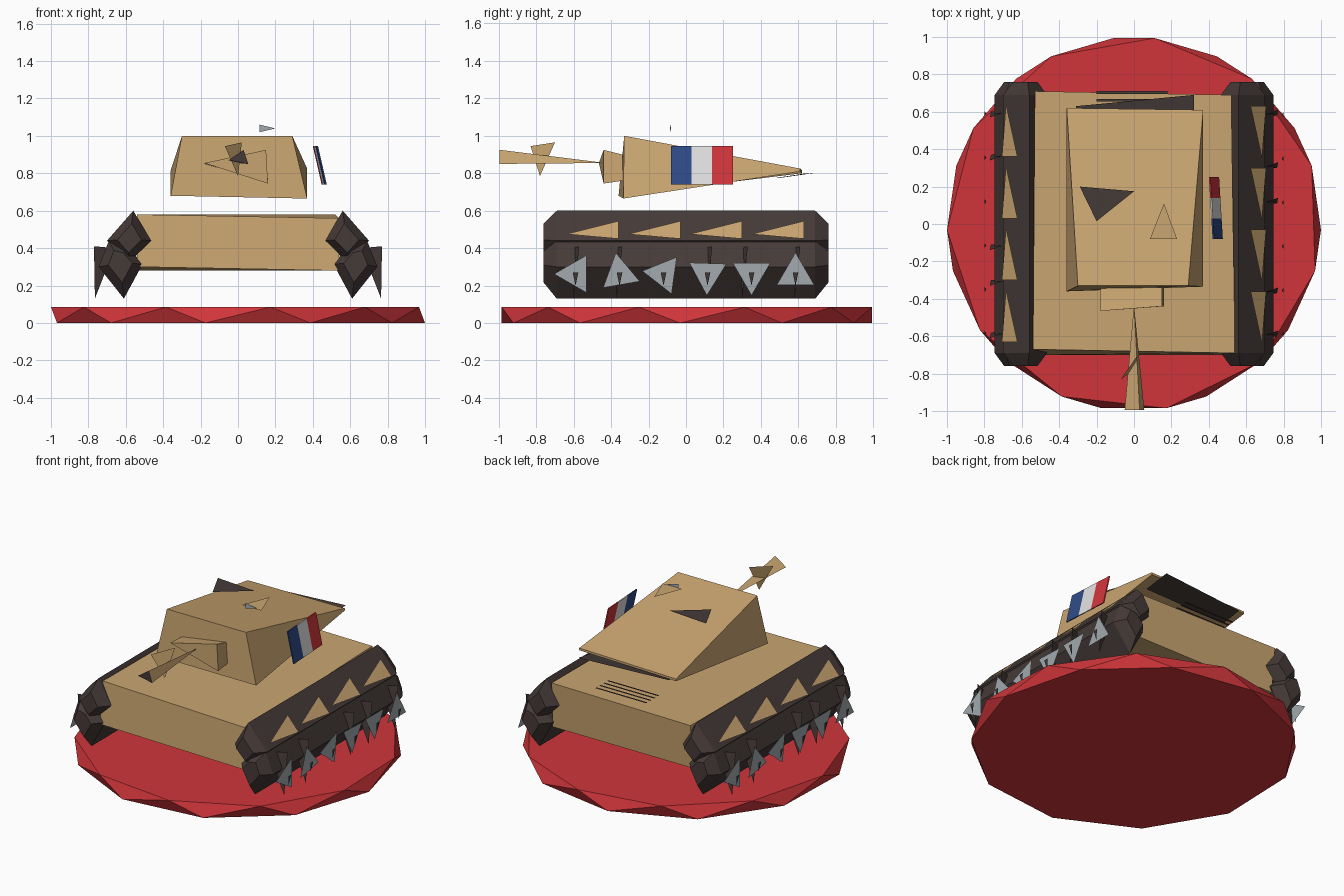
import bpy, bmesh
from math import sin, cos, radians, pi

cube = bpy.data.objects.get("Cube")
if cube:
    bpy.data.objects.remove(cube, do_unlink=True)


def material(name, r, g, b):
    m = bpy.data.materials.new(name)
    m.use_nodes = True
    m.diffuse_color = (r, g, b, 1)
    m.node_tree.nodes["Principled BSDF"].inputs["Base Color"].default_value = (r, g, b, 1)
    return m


RED = material("red", 0.63, 0.036, 0.043)
TAN = material("tan", 0.59, 0.38, 0.165)
DARK = material("dark_brown", 0.06, 0.043, 0.039)
GREY = material("steel_grey", 0.36, 0.4, 0.43)
BLUE = material("blue", 0.028, 0.07, 0.24)
WHITE = material("white", 0.75, 0.75, 0.75)


def add_mesh(name, verts, faces, mat):
    """Make an object from points and faces, with outward normals."""
    mesh = bpy.data.meshes.new(name)
    mesh.from_pydata(verts, [], faces)
    bm = bmesh.new()
    bm.from_mesh(mesh)
    bmesh.ops.recalc_face_normals(bm, faces=bm.faces)
    bm.to_mesh(mesh)
    bm.free()
    mesh.materials.append(mat)
    obj = bpy.data.objects.new(name, mesh)
    bpy.context.collection.objects.link(obj)
    return obj


def plate(name, points, mat):
    return add_mesh(name, points, [list(range(len(points)))], mat)


def loft(name, rings, mat):
    """Skin equal rings of points and close both ends."""
    n = len(rings[0])
    verts = [p for ring in rings for p in ring]
    faces = [list(range(n)), list(range(len(verts) - n, len(verts)))]
    for k in range(len(rings) - 1):
        for i in range(n):
            j = (i + 1) % n
            faces.append([k * n + i, k * n + j, k * n + n + j, k * n + n + i])
    return add_mesh(name, verts, faces, mat)


# Round base: two offset rings joined by triangles
N = 11
step = 2 * pi / N
ring = []
for z, start in ((0, radians(-10)), (0.085, radians(10))):
    ring += [(sin(start + i * step), -cos(start + i * step), z) for i in range(N)]
sides = []
for i in range(N):
    j = (i + 1) % N
    sides += [[i, j, N + i], [j, N + j, N + i]]
add_mesh("base", ring, [list(range(N)), list(range(N, 2 * N))] + sides, RED)

# Hull
loft("hull", [
    [(-0.54, -0.7, 0.3), (0.54, -0.7, 0.28), (0.54, -0.69, 0.56), (-0.54, -0.67, 0.58)],
    [(-0.53, 0.68, 0.28), (0.52, 0.68, 0.28), (0.52, 0.69, 0.58), (-0.53, 0.71, 0.58)],
], TAN)

# Engine slats behind the turret
for i in range(4):
    y = 0.57 + 0.042 * i
    plate(f"engine_slat_{i}", [(-0.2, y, 0.643), (0.18, y, 0.643),
                               (0.18, y + 0.014, 0.643), (-0.2, y + 0.014, 0.643)], DARK)

# Turret wedge
loft("turret", [
    [(-0.36, -0.36, 0.68), (0.37, -0.335, 0.665), (0.37, 0.61, 0.81), (-0.36, 0.62, 0.8)],
    [(-0.3, -0.33, 1), (0.29, -0.33, 1), (0.37, 0.61, 0.825), (-0.36, 0.62, 0.815)],
], TAN)
plate("turret_rear_plate", [(-0.31, 0.48, 0.775), (0.32, 0.5, 0.775),
                            (0.32, 0.69, 0.802), (-0.31, 0.63, 0.798)], DARK)

# Hatches
plate("dark_hatch", [(-0.29, 0.2, 1.01), (0, 0.175, 1.01), (-0.2, 0.015, 1.01)], DARK)
plate("tan_hatch", [(0.16, 0.11, 1.035), (0.085, -0.08, 1.035), (0.23, -0.08, 1.035)], TAN)
plate("hatch_grip", [(0.115, -0.085, 1.02), (0.2, -0.08, 1.04), (0.115, -0.085, 1.06)], GREY)

# Gun
loft("mantlet", [
    [(-0.18, -0.34, 0.85), (0.15, -0.34, 0.9), (0.16, -0.34, 0.76)],
    [(-0.18, -0.465, 0.855), (0.15, -0.44, 0.925), (0.16, -0.44, 0.745)],
], TAN)
muzzle = [(-0.05, -0.995, 0.87), (0.055, -0.995, 0.85), (0.03, -0.995, 0.925)]
add_mesh("barrel", muzzle + [(0, -0.43, 0.855)], [[0, 1, 3], [1, 2, 3], [2, 0, 3]], TAN)
plate("muzzle", muzzle, DARK)
plate("muzzle_brake", [(-0.07, -0.83, 0.945), (0.02, -0.7, 0.965), (0, -0.78, 0.785)], TAN)

# Tricolour side panel, leaning inward at the top
for i, mat in enumerate((BLUE, WHITE, RED)):
    y0, y1 = -0.08 + 0.11 * i, 0.03 + 0.11 * i
    corners = []
    for y, z, x in ((y0, 0.74, 0.465), (y1, 0.74, 0.465), (y1, 0.945, 0.418), (y0, 0.945, 0.418)):
        corners.append((x + 0.01 - 0.06 * (y + 0.08), y, z))
    loft(f"side_panel_{i}", [[(x + t, y, z) for x, y, z in corners] for t in (0, -0.008)], mat)

# Running gear: one side is the other turned half round
UPPER = [(0.56, 0.6), (0.7, 0.44), (0.59, 0.315), (0.465, 0.44)]
LOWER = [(0.69, 0.44), (0.745, 0.3), (0.61, 0.13), (0.51, 0.315), (0.6, 0.42)]
WHEEL_TURN = (180, 100, 172, 268, 270, 90)
TOOTH_Y = (-0.59, -0.36, 0.12, 0.31, 0.59)

for side, s in (("left", 1), ("right", -1)):
    def turn(points):
        return [(s * x, s * y, z) for x, y, z in points]

    # Track bands with tapered ends
    for part, section in (("upper", UPPER), ("lower", LOWER)):
        cx = sum(p[0] for p in section) / len(section)
        cz = sum(p[1] for p in section) / len(section)
        rings = []
        for y, k in ((-0.76, 0.55), (-0.69, 1), (0.69, 1), (0.76, 0.55)):
            rings.append(turn([(cx + (x - cx) * k, y, cz + (z - cz) * k) for x, z in section]))
        loft(f"{side}_{part}_track", rings, DARK)

    # Tan wedges on the upper slope
    for i in range(4):
        y = -0.64 + 0.33 * i
        tri = [(y, 0.475), (y + 0.28, 0.545), (y + 0.28, 0.45)]
        plate(f"{side}_fender_wedge_{i}",
              turn([(0.575 + 0.875 * (0.6 - z), y, z) for y, z in tri]), TAN)

    # Road wheels with small hubs
    for i, angle in enumerate(WHEEL_TURN):
        y = -0.59 + 0.235 * i
        tri = [radians(angle + 120 * k) for k in range(3)]
        plate(f"{side}_wheel_{i}",
              turn([(0.775, y + 0.115 * cos(a), 0.262 + 0.115 * sin(a)) for a in tri]), GREY)
        plate(f"{side}_hub_{i}",
              turn([(0.8, y - 0.015, 0.27), (0.8, y + 0.015, 0.27), (0.79, y, 0.2)]), DARK)

    # Track teeth
    for i, y in enumerate(TOOTH_Y):
        plate(f"{side}_tooth_{i}",
              turn([(0.66, y - 0.02, 0.4), (0.77, y + 0.02, 0.41), (0.765, y - 0.01, 0.13)]), DARK)
